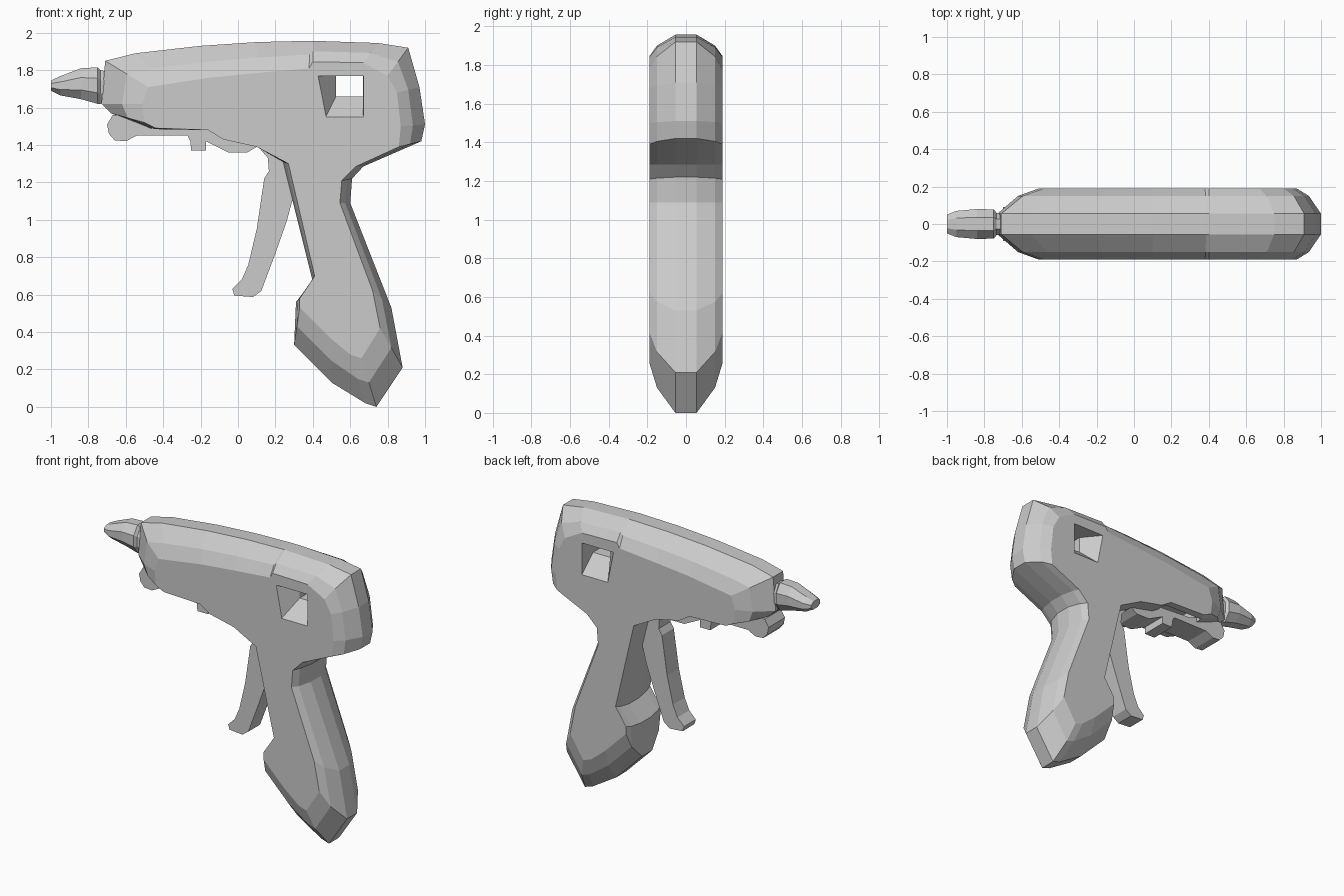
import bpy, bmesh


def loft(name, rings):
    """Skin a list of equal-length closed rings and cap both ends."""
    bm = bmesh.new()
    vs = [[bm.verts.new(p) for p in r] for r in rings]
    n = len(rings[0])
    for a, b in zip(vs, vs[1:]):
        for i in range(n):
            j = (i + 1) % n
            bm.faces.new((a[i], a[j], b[j], b[i]))
    bm.faces.new(vs[0][::-1])
    bm.faces.new(vs[-1])
    bmesh.ops.recalc_face_normals(bm, faces=bm.faces)
    me = bpy.data.meshes.new(name)
    bm.to_mesh(me)
    bm.free()
    ob = bpy.data.objects.new(name, me)
    bpy.context.collection.objects.link(ob)
    return ob


def slab(name, profile, half):
    """Extrude an x-z profile symmetrically in y."""
    return loft(name, [[(x, y, z) for x, z in profile] for y in (-half, half)])


def rect(x0, x1, z0, z1, y, slant=0.0):
    return [(x0, y, z1), (x1, y, z1), (x1, y, z0), (x0 + slant, y, z0)]


def cut(ob, cutter):
    cutter.hide_render = True
    m = ob.modifiers.new("cut", 'BOOLEAN')
    m.operation = 'DIFFERENCE'
    m.solver = 'EXACT'
    m.object = cutter
    bpy.context.view_layer.objects.active = ob
    bpy.ops.object.modifier_apply(modifier=m.name)
    bpy.data.objects.remove(cutter)


# Body and grip: outer outline (x, z) paired with side-face outline (x, z)
outline = [
    (-.73, 1.62, -.51, 1.62), (-.71, 1.85, -.48, 1.71), (-.55, 1.89, -.38, 1.725),
    (-.2, 1.93, -.15, 1.76), (.1, 1.95, .1, 1.785), (.385, 1.957, .38, 1.81),
    (.40, 1.957, .40, 1.845), (.75, 1.945, .67, 1.84), (.91, 1.92, .80, 1.77),
    (.97, 1.71, .85, 1.68), (1.0, 1.51, .87, 1.50), (.98, 1.42, .86, 1.39),
    (.67, 1.285, .63, 1.285), (.61, 1.22, .555, 1.21), (.60, 1.09, .545, 1.09),
    (.82, .53, .72, .62), (.88, .21, .76, .42), (.74, 0, .66, .26),
    (.68, .02, .60, .28), (.50, .13, .49, .37), (.30, .33, .33, .53),
    (.31, .56, .33, .58), (.40, .67, .41, .70), (.24, 1.31, .27, 1.30),
    (.10, 1.39, .10, 1.39), (-.08, 1.43, -.08, 1.43), (-.16, 1.48, -.16, 1.48),
    (-.45, 1.48, -.44, 1.49), (-.68, 1.57, -.50, 1.52)]


def body_ring(y, t):
    return [(ix + (ox - ix) * t, y, iz + (oz - iz) * t) for ox, oz, ix, iz in outline]


half_rings = [(.19, 0), (.15, .5), (.055, 1)]
body = loft("body_and_grip", [body_ring(-y, t) for y, t in half_rings]
            + [body_ring(y, t) for y, t in half_rings[::-1]])

# Stick window: tapered pocket on both sides with a small through hole
hole = dict(x0=.525, x1=.668, z0=1.66, z1=1.77)
cut(body, loft("window_cutter", [
    rect(.42, .67, 1.54, 1.77, -.20, .045), rect(**hole, y=-.07),
    rect(**hole, y=.07), rect(.42, .67, 1.54, 1.77, .20, .045)]))

# Recess under the body where the stand folds in
cut(body, slab("recess_cutter", [(-.46, 1.40), (-.46, 1.60), (-.13, 1.60), (-.13, 1.40)], .14))

# Nozzle: octagonal sections along x (x, z low, z high, half width)
sections = [(-1.0, 1.69, 1.745, .05), (-.95, 1.665, 1.768, .07), (-.84, 1.645, 1.81, .08),
            (-.75, 1.62, 1.815, .078), (-.735, 1.62, 1.80, .06), (-.65, 1.64, 1.78, .05)]
rings = []
for x, lo, hi, w in sections:
    c, h = (lo + hi) / 2, (hi - lo) / 2
    rings.append([(x, sy * w, c + sz * h) for sy, sz in (
        (.45, 1), (1, .4), (1, -.4), (.45, -1), (-.45, -1), (-1, -.4), (-1, .4), (-.45, 1))])
loft("nozzle", rings)

# Folding stand under the barrel
slab("stand", [
    (-.67, 1.56), (-.70, 1.51), (-.69, 1.46), (-.66, 1.425), (-.60, 1.42), (-.54, 1.45),
    (-.27, 1.45), (-.255, 1.42), (-.25, 1.37), (-.17, 1.37), (-.17, 1.42), (-.05, 1.36),
    (.05, 1.36), (.10, 1.39), (.08, 1.47), (-.40, 1.50), (-.58, 1.56)], .09)

# Trigger
slab("trigger", [
    (.10, 1.40), (.16, 1.33), (.165, 1.26), (.14, 1.22), (.10, .95), (.055, .76),
    (.02, .68), (-.03, .63), (-.02, .595), (.08, .587), (.125, .62), (.20, .82),
    (.26, .99), (.295, 1.12), (.30, 1.22), (.26, 1.40)], .065)
